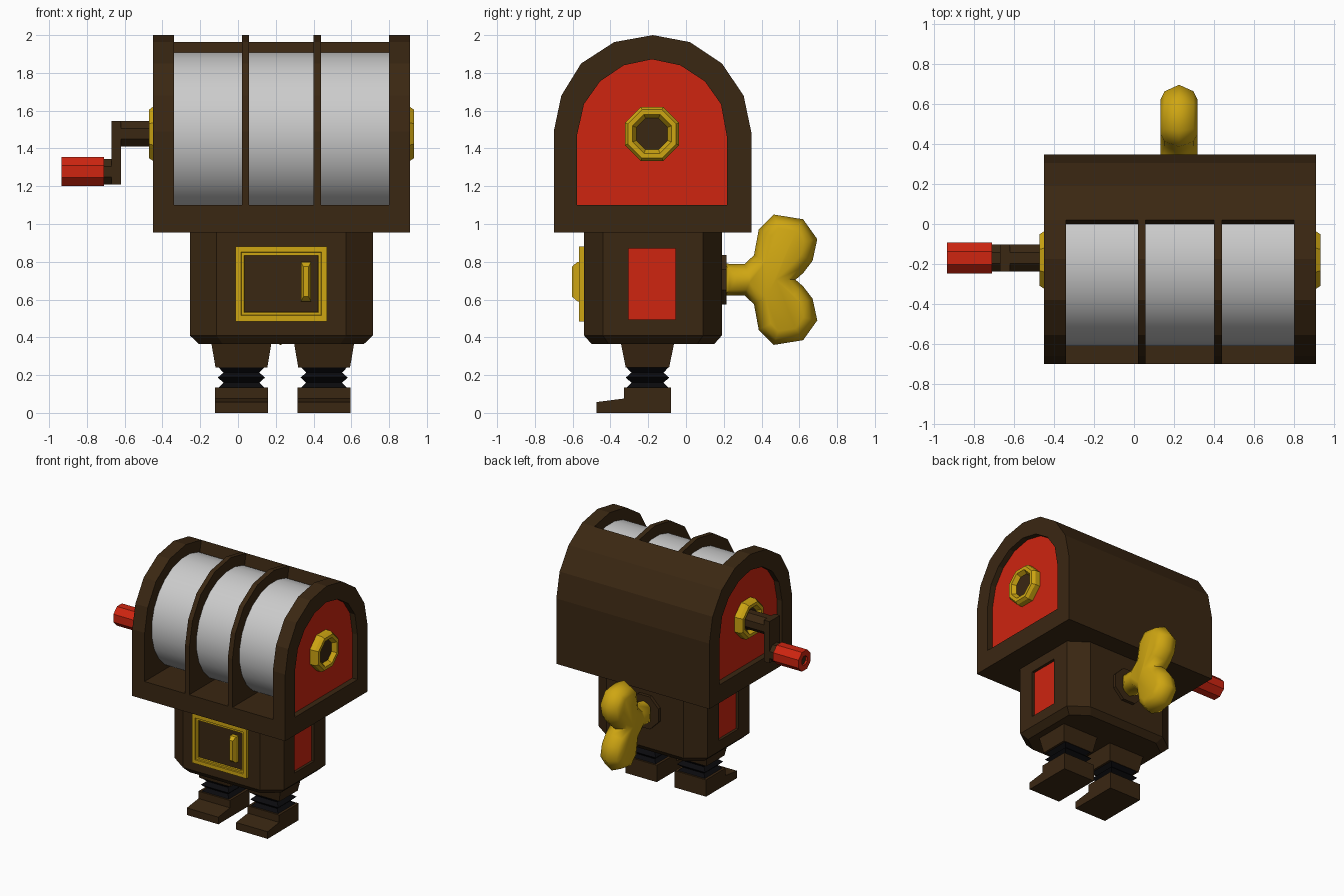
import bpy, bmesh, math
from mathutils import Vector

if "Cube" in bpy.data.objects:
    bpy.data.objects.remove(bpy.data.objects["Cube"])


def material(name, rgb):
    m = bpy.data.materials.new(name)
    m.diffuse_color = (*rgb, 1)
    m.use_nodes = True
    m.node_tree.nodes["Principled BSDF"].inputs["Base Color"].default_value = m.diffuse_color
    return m


BROWN = material("dark brown", (0.042, 0.020, 0.006))
RED = material("red", (0.62, 0.018, 0.005))
GOLD = material("gold", (0.62, 0.38, 0.006))
WHITE = material("reel grey", (0.60, 0.60, 0.60))
BLACK = material("black rubber", (0.003, 0.003, 0.004))
CX = 0.23  # centre line of the body


def loft(name, rings, mat, cap_mat=None, smooth=None):
    """Skin a list of equal-length point rings; the last cap may have its own colour."""
    bm = bmesh.new()
    vs = [[bm.verts.new(p) for p in r] for r in rings]
    n = len(rings[0])
    for a, b in zip(vs, vs[1:]):
        for i in range(n):
            j = (i + 1) % n
            bm.faces.new((a[i], a[j], b[j], b[i]))
    bm.faces.new(vs[0][::-1])
    cap = bm.faces.new(vs[-1])
    if cap_mat:
        cap.material_index = 1
    bmesh.ops.recalc_face_normals(bm, faces=bm.faces)
    me = bpy.data.meshes.new(name)
    bm.to_mesh(me)
    bm.free()
    ob = bpy.data.objects.new(name, me)
    bpy.context.collection.objects.link(ob)
    for m in (mat, cap_mat):
        if m:
            me.materials.append(m)
    if smooth:
        bpy.ops.object.select_all(action='DESELECT')
        ob.select_set(True)
        bpy.context.view_layer.objects.active = ob
        bpy.ops.object.shade_smooth_by_angle(angle=math.radians(smooth))
    return ob


def at_x(x, pts):
    return [(x, y, z) for y, z in pts]


def at_y(y, pts):
    return [(x, y, z) for x, z in pts]


def at_z(z, pts):
    return [(x, y, z) for x, y in pts]


def rect(cx, cy, hx, hy):
    return [(cx - hx, cy - hy), (cx + hx, cy - hy), (cx + hx, cy + hy), (cx - hx, cy + hy)]


def ngon(cx, cy, flat, n=8):
    """Regular polygon given by its distance to the flats, with a flat side on top."""
    r = flat / math.cos(math.pi / n)
    return [(cx + r * math.cos((i + .5) * 2 * math.pi / n),
             cy + r * math.sin((i + .5) * 2 * math.pi / n)) for i in range(n)]


# --- Head: arched end plates with recessed red panels ---
ARCH = [(-.70, .955), (-.70, 1.49), (-.66, 1.68), (-.555, 1.85), (-.38, 1.963), (-.175, 2.0),
        (.02, 1.963), (.19, 1.85), (.305, 1.68), (.347, 1.48), (.347, .955)]
PANEL = [(-.577, 1.10), (-.577, 1.47), (-.54, 1.635), (-.455, 1.755), (-.33, 1.84), (-.18, 1.872),
         (-.03, 1.84), (.10, 1.755), (.185, 1.635), (.217, 1.46), (.217, 1.10)]
HY, HZ = -.18, 1.477  # axle position
for side, inner, outer, s in (("left", -.34, -.45, -1), ("right", .80, .91, 1)):
    loft(side + "_end_plate", [at_x(inner, ARCH), at_x(outer, ARCH), at_x(outer, PANEL),
                               at_x(outer - s * .045, PANEL)], BROWN, RED)
    # axle hub: tapered gold ring with a dark centre
    loft(side + "_hub", [at_x(outer + s * d, ngon(HY, HZ, r)) for d, r in
                         ((-.06, .143), (0, .143), (.022, .128), (.022, .103), (-.01, .083))],
         GOLD, BROWN)

# --- Dividers, back shell and reels ---
for i, (a, b) in enumerate(((.02, .058), (.40, .44))):
    loft(f"divider_{i + 1}", [at_x(a, ARCH), at_x(b, ARCH)], BROWN)
SHELL = [(-.70, .955), (-.70, 1.10), (-.30, 1.10), (-.18, 1.48), (.0, 1.87)] + ARCH[6:]
for i, (a, b) in enumerate(((-.34, .02), (.058, .40), (.44, .80))):
    loft(f"shell_{i + 1}", [at_x(a, SHELL), at_x(b, SHELL)], BROWN)
    reel = ngon(HY, 1.48, .428, 24)
    loft(f"reel_{i + 1}", [at_x(a, reel), at_x(b, reel)], WHITE, smooth=35)

# --- Crank on the left ---
KZ = 1.277
loft("crank_shaft", [at_x(x, ngon(HY + .01, HZ, .067)) for x in (-.42, -.63)], BROWN)
loft("crank_arm", [at_x(x, rect(HY + .01, 1.377, .067, .167)) for x in (-.62, -.67)], BROWN)
loft("crank_pin", [at_x(x, ngon(HY + .01, KZ, .067)) for x in (-.62, -.715)], BROWN)
loft("crank_handle", [at_x(x, ngon(HY + .01, KZ, r)) for x, r in
                      ((-.71, .077), (-.935, .077), (-.935, .035), (-.92, .035))], RED, BROWN)


# --- Body: chamfered box with a bevelled bottom ---
def chamfer_box(hx, hy, cx, cy):
    return [(CX + sx * x, -.175 + sy * y) for sx, sy, pts in (
        (-1, -1, ((hx, hy - cy), (hx - cx, hy))), (1, -1, ((hx - cx, hy), (hx, hy - cy))),
        (1, 1, ((hx, hy - cy), (hx - cx, hy))), (-1, 1, ((hx - cx, hy), (hx, hy - cy))))
        for x, y in pts]


body = loft("body", [at_z(.365, chamfer_box(.437, .325, .125, .09)),
                     at_z(.41, chamfer_box(.485, .365, .142, .10)),
                     at_z(.956, chamfer_box(.485, .365, .142, .10))], BROWN)
# recessed red side windows
for side, s in (("left", -1), ("right", 1)):
    win = rect(-.18, .683, .125, .188)
    x = CX + s * .485
    cutter = loft("window_cutter", [at_x(x - s * .03, win), at_x(x + s * .1, win)], BROWN)
    mod = body.modifiers.new("window", 'BOOLEAN')
    mod.operation, mod.solver, mod.object = 'DIFFERENCE', 'EXACT', cutter
    bpy.context.view_layer.objects.active = body
    bpy.ops.object.modifier_apply(modifier=mod.name)
    bpy.data.objects.remove(cutter)
    loft(side + "_window", [at_x(x - s * .03, win), at_x(x - s * .022, win)], RED)

# --- Door on the front ---
DX, DZ = .229, .683
loft("door_frame", [at_y(y, rect(DX, DZ, .243 - w, .198 - w)) for y, w in
                    ((-.53, 0), (-.567, 0), (-.567, .03), (-.558, .033), (-.558, .047), (-.545, .049))],
     GOLD, BROWN)
loft("door_handle", [at_y(y, rect(.36, .695, hx, hz)) for y, hx, hz in
                     ((-.54, .026, .104), (-.575, .026, .104), (-.603, .014, .08))], GOLD)

# --- Legs ---
FOOT = [(-.475, 0), (-.475, .057), (-.328, .076), (-.328, .135), (-.08, .135), (-.08, 0)]
for side, lx in (("left", .018), ("right", .456)):
    loft(side + "_leg", [at_z(z, rect(lx, -.204, hx, hy)) for z, hx, hy in
                         ((.24, .137, .115), (.375, .16, .142))], BROWN)
    loft(side + "_bellows", [at_z(z, rect(lx, -.204, .125 - w, .115 - w)) for z, w in
                             ((.13, 0), (.16, .03), (.187, 0), (.213, .03), (.245, 0))], BLACK)
    loft(side + "_foot", [at_x(lx - .14, FOOT), at_x(lx + .14, FOOT)], BROWN)

# --- Wind-up key on the back ---
KX, MZ = .225, .705
loft("key_boss", [at_y(y, ngon(KX, MZ, r)) for y, r in ((.18, .13), (.215, .13), (.215, .10))], BROWN)
HALF = [(.20, .085), (.31, .083), (.36, .13), (.385, .265), (.465, .345), (.62, .32),
        (.695, .215), (.67, .10), (.62, .035)]
KEY = [(y, MZ + h) for y, h in HALF] + [(.58, MZ)] + [(y, MZ - h) for y, h in HALF[::-1]]


def shrink(pts, d):
    """Offset a closed clockwise outline inwards."""
    out = []
    for i, p in enumerate(pts):
        p = Vector(p)
        a = (p - Vector(pts[i - 1])).normalized()
        b = (Vector(pts[(i + 1) % len(pts)]) - p).normalized()
        na, nb = Vector((a.y, -a.x)), Vector((b.y, -b.x))
        m = (na + nb).normalized()
        out.append(tuple(p + m * d / max(m.dot(na), .6)))
    return out


loft("wind_up_key", [at_x(KX + x, shrink(KEY, d)) for x, d in
                     ((-.092, .068), (-.072, .03), (0, 0), (.072, .03), (.092, .068))],
     GOLD, smooth=60)
